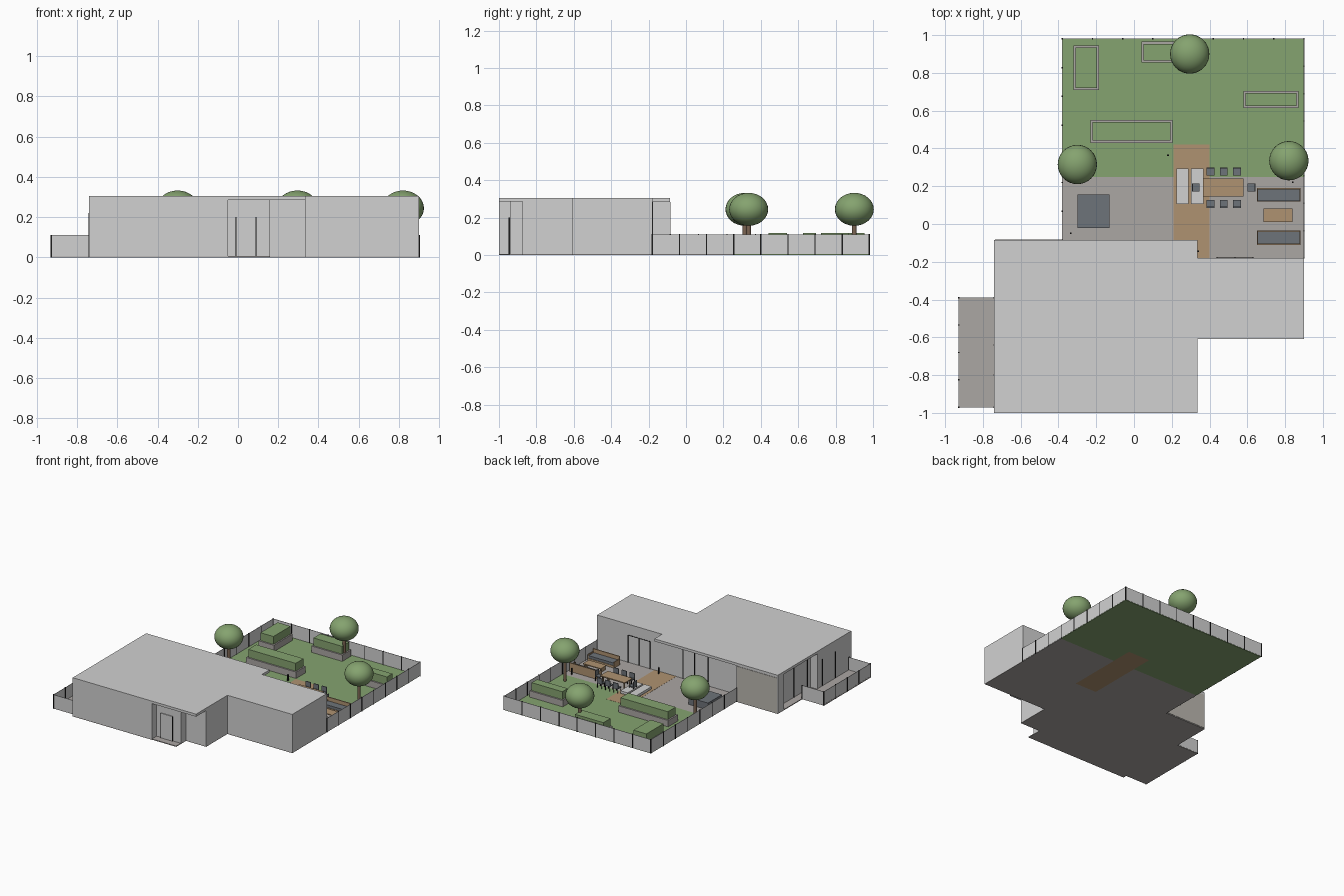
import bpy, bmesh, math

if "Cube" in bpy.data.objects:
    bpy.data.objects.remove(bpy.data.objects["Cube"])


def colour(name, r, g, b):
    m = bpy.data.materials.new(name)
    m.diffuse_color = (r, g, b, 1)
    m.use_nodes = True
    m.node_tree.nodes["Principled BSDF"].inputs["Base Color"].default_value = m.diffuse_color
    return m


LIGHT = colour("light grey", 0.64, 0.64, 0.64)
PAVING = colour("paving grey", 0.41, 0.385, 0.37)
RENDER = colour("warm wall", 0.50, 0.48, 0.44)
GREEN = colour("leaf green", 0.235, 0.366, 0.16)
WOOD = colour("wood", 0.43, 0.29, 0.165)
DARK = colour("cushion grey", 0.155, 0.172, 0.192)
BLACK = colour("black metal", 0.012, 0.012, 0.012)
BARK = colour("bark", 0.20, 0.13, 0.085)


def finish(name, bm, mat):
    bmesh.ops.recalc_face_normals(bm, faces=bm.faces)
    me = bpy.data.meshes.new(name)
    bm.to_mesh(me)
    bm.free()
    me.materials.append(mat)
    ob = bpy.data.objects.new(name, me)
    bpy.context.collection.objects.link(ob)
    return ob


def prism(name, outline, z0, z1, mat):
    bm = bmesh.new()
    base = bm.faces.new([bm.verts.new((x, y, z0)) for x, y in outline])
    top = bmesh.ops.extrude_face_region(bm, geom=[base])["geom"]
    for v in top:
        if isinstance(v, bmesh.types.BMVert):
            v.co.z = z1
    if not base.is_valid or base not in bm.faces:
        bm.faces.ensure_lookup_table()
    # restore the underside if the extrusion consumed it
    if not any(all(abs(v.co.z - z0) < 1e-6 for v in f.verts) for f in bm.faces):
        bm.faces.new([v for v in bm.verts if abs(v.co.z - z0) < 1e-6])
    return finish(name, bm, mat)


def box(name, x0, x1, y0, y1, z0, z1, mat):
    return prism(name, [(x0, y0), (x1, y0), (x1, y1), (x0, y1)], z0, z1, mat)


# House: floor, walls and overhanging flat roof
walls = [(-.74, -1), (-.05, -1), (-.05, -.94), (.16, -.94), (.16, -.875),
         (.335, -.875), (.335, -.61), (.9, -.61), (.9, -.18), (-.38, -.18),
         (-.38, -.085), (-.74, -.085), (-.74, -.16), (-.68, -.16),
         (-.68, -.58), (-.74, -.58)]
roof = [(-.74, -1), (.335, -1), (.335, -.61), (.9, -.61), (.9, -.18),
        (.335, -.18), (.335, -.085), (-.74, -.085)]
prism("house_floor", walls, 0, .005, PAVING)
prism("house_walls", walls, .005, .285, LIGHT)
prism("flat_roof", roof, .285, .305, LIGHT)
box("porch_floor", -.05, .16, -.998, -.94, 0, .006, PAVING)
box("side_porch_floor", -.74, -.68, -.58, -.16, 0, .006, PAVING)
box("rendered_wall", -.735, -.385, -.086, -.082, .006, .283, RENDER)

# Front door with slim black jambs
box("front_door", -.008, .088, -.946, -.939, .006, .2, LIGHT)
for i, x in enumerate((-.012, .088)):
    box(f"door_jamb_{i}", x, x + .004, -.948, -.939, .006, .2, BLACK)

# Slim frames of the garden-side and terrace-side glazing
for i, x in enumerate((.15, .05, -.065, -.37)):
    box(f"garden_frame_{i}", x - .003, x + .003, -.182, -.176, .006, .283, BLACK)
for i, x in enumerate((.63, .535, .44)):
    box(f"wing_frame_{i}", x - .003, x + .003, -.182, -.176, .006, .22, BLACK)
box("wing_frame_top", .44, .63, -.182, -.177, .217, .221, BLACK)
for i, y in enumerate((-.2, -.37, -.54)):
    box(f"terrace_frame_{i}", -.684, -.678, y - .003, y + .003, .006, .25, BLACK)
for i, y in enumerate((-.64, -.8)):
    box(f"side_frame_{i}", -.743, -.738, y - .003, y + .003, .012, .22, BLACK)

# Ground surfaces
box("lawn_left", -.38, .21, .25, .98, 0, .005, GREEN)
prism("lawn_right", [(.21, .42), (.4, .42), (.4, .25), (.9, .25),
                     (.9, .98), (.21, .98)], 0, .005, GREEN)
prism("patio_left", [(-.38, -.18), (.21, -.18), (.21, .25), (-.38, .25)],
      0, .005, PAVING)
box("patio_right", .4, .9, -.18, .25, 0, .005, PAVING)
box("wood_deck", .21, .4, -.18, .42, 0, .006, WOOD)
box("side_terrace", -.93, -.74, -.97, -.39, 0, .01, PAVING)


# Fences: thin panels with black posts
def fence(name, p, q, n):
    (x0, y0), (x1, y1) = p, q
    t = .0015
    box(name + "_panel", min(x0, x1) - t, max(x0, x1) + t,
        min(y0, y1) - t, max(y0, y1) + t, .004, .11, LIGHT)
    for i in range(n + 1):
        x, y = x0 + (x1 - x0) * i / n, y0 + (y1 - y0) * i / n
        box(f"{name}_post_{i}", x - .0035, x + .0035, y - .0035, y + .0035,
            0, .112, BLACK)


fence("back_fence", (-.38, .98), (.9, .98), 8)
fence("left_fence", (-.38, -.085), (-.38, .98), 7)
fence("right_fence", (.9, -.18), (.9, .98), 8)
fence("terrace_fence", (-.928, -.97), (-.928, -.39), 4)
fence("terrace_front_fence", (-.928, -.97), (-.74, -.97), 1)
fence("terrace_back_fence", (-.928, -.39), (-.74, -.39), 1)

# Planters with clipped hedges
for i, (x0, x1, y0, y1) in enumerate([(-.32, -.185, .71, .945),
                                      (.04, .31, .855, .965),
                                      (.58, .87, .615, .705),
                                      (-.23, .205, .43, .55)]):
    box(f"planter_{i}", x0, x1, y0, y1, .004, .055, PAVING)
    box(f"hedge_{i}", x0 + .011, x1 - .011, y0 + .011, y1 - .011,
        .05, .117, GREEN)

# Round-crowned trees
for i, (x, y) in enumerate([(.295, .9), (-.3, .315), (.82, .335)]):
    bpy.ops.mesh.primitive_uv_sphere_add(segments=32, ring_count=16, radius=1,
                                         location=(x, y, .244))
    crown = bpy.context.object
    crown.name = f"tree_crown_{i}"
    crown.scale = (.104, .104, .088)
    crown.data.materials.append(GREEN)
    bpy.ops.object.shade_smooth()
    bpy.ops.mesh.primitive_cylinder_add(vertices=16, radius=.012, depth=.196,
                                        location=(x, y, .102))
    trunk = bpy.context.object
    trunk.name = f"tree_trunk_{i}"
    trunk.data.materials.append(BARK)
    bpy.ops.object.shade_smooth_by_angle()

# Dining table
box("dining_table_top", .365, .58, .145, .24, .067, .075, WOOD)
for i, x in enumerate((.375, .56)):
    for j, y in enumerate((.155, .222)):
        box(f"dining_table_leg_{i}{j}", x, x + .008, y, y + .008,
            .005, .068, WOOD)


# Dining chairs: (dx, dy) points towards the backrest
def chair(name, x, y, dx, dy):
    h, t = .021, .003
    box(name + "_seat", x - h, x + h, y - h, y + h, .04, .047, DARK)
    bx, by = x + dx * (h - t), y + dy * (h - t)
    wx, wy = (t, h) if dx else (h, t)
    box(name + "_back", bx - wx, bx + wx, by - wy, by + wy, .046, .085, DARK)
    for i in (-1, 1):
        for j in (-1, 1):
            lx, ly = x + i * (h - t), y + j * (h - t)
            box(f"{name}_leg_{i}{j}", lx - .002, lx + .002, ly - .002,
                ly + .002, .005, .041, BLACK)


for i, x in enumerate((.405, .475, .545)):
    chair(f"chair_back_row_{i}", x, .278, 0, 1)
    chair(f"chair_front_row_{i}", x, .107, 0, -1)
chair("chair_left_end", .327, .194, -1, 0)
chair("chair_right_end", .622, .194, 1, 0)

# Sun loungers
for i, x in enumerate((.225, .303)):
    box(f"lounger_{i}", x, x + .064, .105, .293, .012, .032, LIGHT)


# Outdoor sofas: side is the direction of the backrest
def sofa(name, y0, y1, side):
    box(name + "_base", .65, .882, y0, y1, .008, .025, WOOD)
    box(name + "_cushion", .656, .876, y0 + .004, y1 - .004, .025, .045, DARK)
    b = y1 - .008 if side > 0 else y0
    box(name + "_back", .65, .882, b, b + .008, .025, .075, WOOD)
    for i, x in enumerate((.65, .876)):
        box(f"{name}_arm_{i}", x, x + .006, y0, y1, .025, .055, WOOD)


sofa("rear_sofa", .118, .19, 1)
sofa("near_sofa", -.11, -.035, -1)
box("coffee_table_top", .685, .84, .01, .082, .033, .04, WOOD)
for i, x in enumerate((.69, .827)):
    box(f"coffee_table_leg_{i}", x, x + .008, .016, .076, .005, .034, WOOD)

# Square tub
box("patio_tub", -.3, -.13, -.02, .155, .005, .06, DARK)

# Garden bollard lights
for i, (x, y) in enumerate([(.18, .365), (-.335, -.05), (.34, -.145), (.84, .22)]):
    box(f"bollard_light_{i}", x - .004, x + .004, y - .004, y + .004,
        .004, .055, BLACK)
